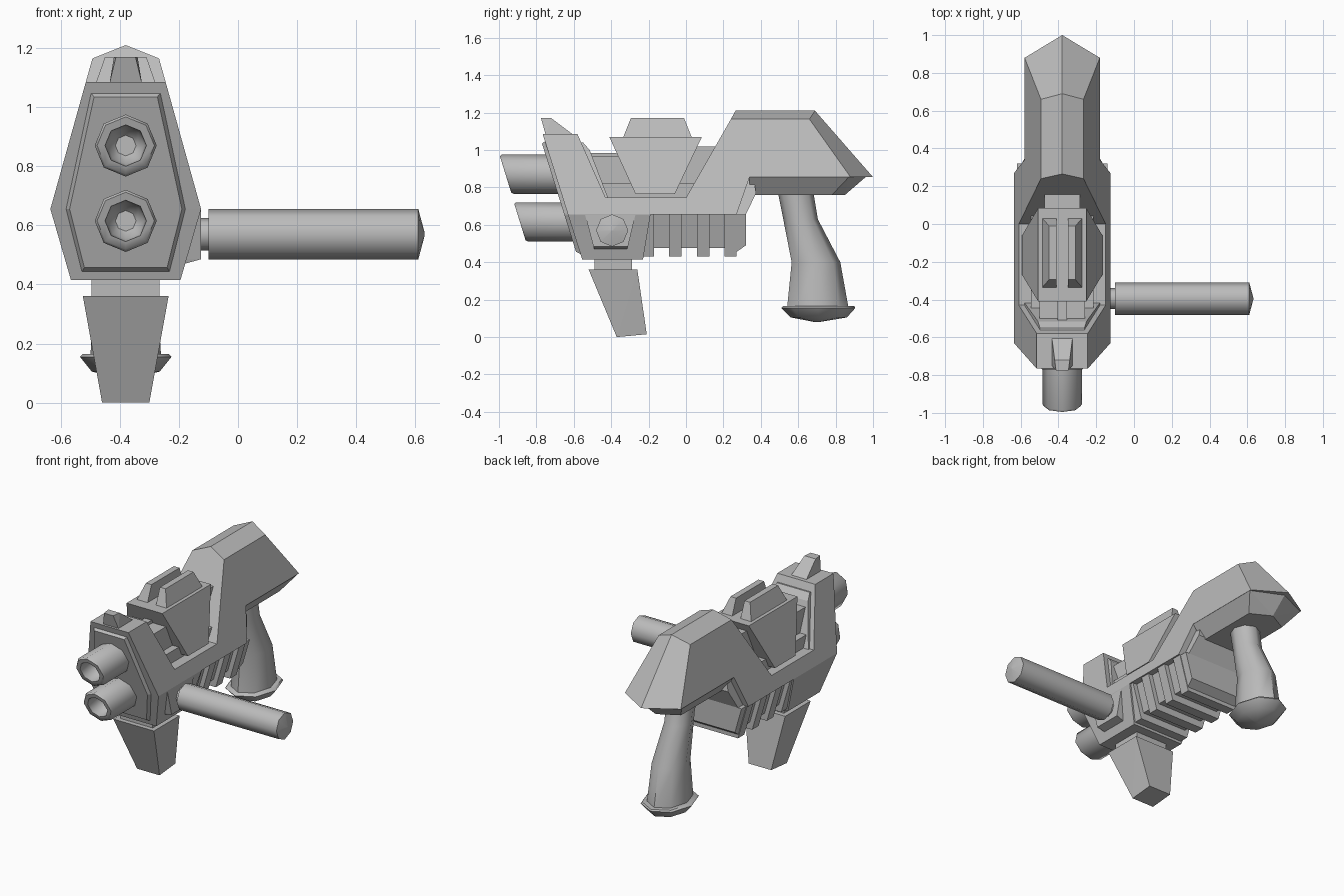
import bpy, bmesh
from math import cos, sin, pi, radians

CX = -0.38  # centre line of the body
cube = bpy.data.objects.get("Cube")
if cube:
    bpy.data.objects.remove(cube, do_unlink=True)

grey = bpy.data.materials.new("plain grey")
grey.use_nodes = True
grey.diffuse_color = (0.5, 0.5, 0.5, 1)
grey.node_tree.nodes["Principled BSDF"].inputs["Base Color"].default_value = (0.5, 0.5, 0.5, 1)


def finish(name, bm, smooth=False):
    bmesh.ops.recalc_face_normals(bm, faces=bm.faces[:])
    mesh = bpy.data.meshes.new(name)
    bm.to_mesh(mesh)
    bm.free()
    mesh.materials.append(grey)
    obj = bpy.data.objects.new(name, mesh)
    bpy.context.collection.objects.link(obj)
    if smooth:
        bpy.ops.object.select_all(action='DESELECT')
        obj.select_set(True)
        bpy.context.view_layer.objects.active = obj
        bpy.ops.object.shade_smooth_by_angle(angle=radians(50))
    return obj


def half_width(z):
    """Half width of the six-sided body section at height z."""
    if z < 0.655:
        return 0.255 - (0.655 - z) * 0.29
    return 0.255 - (z - 0.655) * 0.279


def prism(name, profile, inset=0.0, width=None):
    """Side profile of (y, z) points, spread to both sides of the centre line."""
    bm = bmesh.new()
    sides = []
    for s in (-1, 1):
        sides.append([bm.verts.new((CX + s * (width or half_width(z) - inset), y, z))
                      for y, z in profile])
    a, b = sides
    bm.faces.new(a)
    bm.faces.new(b)
    for i in range(len(a)):
        j = (i + 1) % len(a)
        bm.faces.new((a[i], a[j], b[j], b[i]))
    return finish(name, bm)


def hull(name, points, mirror=True):
    """Convex solid; points are (x from the centre line, y, z)."""
    bm = bmesh.new()
    for x, y, z in points:
        for s in ((1, -1) if mirror and x else (1,)):
            bm.verts.new((CX + s * x, y, z))
    bmesh.ops.convex_hull(bm, input=bm.verts[:])
    bmesh.ops.dissolve_limit(bm, angle_limit=radians(1), verts=bm.verts[:], edges=bm.edges[:])
    return finish(name, bm)


def loft(name, rings, smooth=True):
    bm = bmesh.new()
    loops = [[bm.verts.new(p) for p in ring] for ring in rings]
    for a, b in zip(loops, loops[1:]):
        for i in range(len(a)):
            j = (i + 1) % len(a)
            bm.faces.new((a[i], a[j], b[j], b[i]))
    bm.faces.new(loops[0])
    bm.faces.new(loops[-1])
    return finish(name, bm, smooth)


ANGLES = [i * pi / 4 for i in range(8)]

# Main body: upper shell with the stock, and lower front shell
prism("upper_shell", [(-0.766, 1.085), (-0.58, 1.085), (-0.43, 0.745), (0, 0.745),
                      (0.24, 1.165), (0.66, 1.165), (0.88, 0.855), (0.34, 0.855),
                      (0.27, 0.655), (-0.631, 0.655)])
prism("lower_shell", [(-0.631, 0.655), (-0.19, 0.655), (-0.23, 0.415), (-0.555, 0.415)])
hull("stock_roof", [(half_width(1.165), 0.24, 1.165), (half_width(1.165), 0.66, 1.165),
                    (half_width(0.855), 0.88, 0.855), (0, 0.265, 1.21),
                    (0, 0.69, 1.21), (0, 1.0, 0.855)])
hull("stock_underside", [(0.198, 0.34, 0.855), (0.198, 0.87, 0.855), (0, 0.96, 0.855),
                         (0.13, 0.34, 0.76), (0.13, 0.78, 0.76), (0, 0.85, 0.76)])

# Raised front panel lying on the slanted front face
panel = []
for x, z, d in ((0.12, 1.05, 0), (0.205, 0.655, 0), (0.15, 0.44, 0),
                (0.107, 1.035, 0.025), (0.19, 0.655, 0.025), (0.14, 0.457, 0.025)):
    panel.append((x, -0.42 - 0.314 * z - d, z))
hull("front_panel", panel)

# Barrels with slanted, hollow muzzles
for name, muzzle, height in (("upper_barrel", -0.965, 0.87), ("lower_barrel", -0.888, 0.615)):
    rings = []
    for r, y, shear in ((0.105, -0.55, 0), (0.105, muzzle + 0.012, 0.31), (0.097, muzzle, 0.31),
                        (0.07, muzzle, 0.31), (0.062, muzzle + 0.1, 0), (0.035, muzzle + 0.13, 0)):
        rings.append([(CX + r * sin(a), y - shear * r * cos(a), height + r * cos(a))
                      for a in ANGLES])
    loft(name, rings)

# Front sight
hull("front_sight", [(0.055, -0.75, 1.08), (0.055, -0.6, 1.08), (0.05, -0.62, 1.095),
                     (0.033, -0.775, 1.17), (0.04, -0.72, 1.17)])

# Inner core showing in the saddle
prism("saddle_step", [(-0.62, 1.04), (-0.55, 1.04), (-0.515, 1.0), (-0.415, 0.74),
                      (-0.62, 0.74)], inset=0.03)
prism("core_base", [(-0.5, 0.72), (-0.5, 0.82), (0.12, 0.82), (0.12, 0.72)], width=0.165)
prism("core_front", [(-0.53, 0.8), (-0.53, 0.965), (-0.2, 0.965), (-0.2, 0.8)], width=0.12)
prism("core_strip", [(-0.52, 0.9), (-0.52, 0.985), (-0.2, 0.985), (-0.2, 0.9)], width=0.025)
prism("core_rear", [(-0.2, 0.8), (-0.2, 1.02), (0.19, 1.02), (0.15, 0.8)], width=0.095)

# Pod with two fins on top
prism("top_pod", [(-0.41, 1.07), (0.085, 1.07), (-0.06, 0.765), (-0.27, 0.765)], inset=0.012)
for name, s in (("left_fin", 1), ("right_fin", -1)):
    hull(name, [(s * 0.03, -0.335, 1.07), (s * 0.03, 0.03, 1.07), (s * 0.105, -0.335, 1.07),
                (s * 0.105, 0.03, 1.07), (s * 0.03, -0.295, 1.17), (s * 0.03, -0.01, 1.17),
                (s * 0.07, -0.295, 1.17), (s * 0.07, -0.01, 1.17)], mirror=False)

# Ribbed underside
prism("underside_core", [(-0.25, 0.655), (0.29, 0.655), (0.29, 0.475), (-0.25, 0.475)], inset=0.04)
for i, (y0, y1) in enumerate(((-0.23, -0.17), (-0.09, -0.025), (0.06, 0.125), (0.205, 0.27))):
    prism(f"rib_{i + 1}", [(y0, 0.655), (y1, 0.655), (y1, 0.43), (y0, 0.43)], inset=0.01)
prism("underside_end", [(0.25, 0.655), (0.32, 0.655), (0.32, 0.49), (0.27, 0.455),
                        (0.25, 0.455)], inset=0.015)
prism("underside_bridge", [(0.25, 0.655), (0.32, 0.655), (0.375, 0.77), (0.36, 0.855),
                           (0.3, 0.855)], inset=0.04)

# Front foregrip
prism("foregrip_neck", [(-0.49, 0.43), (-0.29, 0.43), (-0.29, 0.35), (-0.49, 0.35)], width=0.115)
hull("foregrip", [(0.145, -0.52, 0.36), (0.145, -0.26, 0.36),
                  (0.08, -0.37, 0.0), (0.08, -0.21, 0.015)])

# Side handle on its mount
hull("handle_mount", [(x, y, z) for y, z in ((-0.54, 0.655), (-0.27, 0.655),
                                             (-0.495, 0.485), (-0.31, 0.485))
                      for x in (0.15, 0.254)] + [(0.2, -0.49, 0.47), (0.2, -0.315, 0.47)],
     mirror=False)
loft("side_handle", [[(x, -0.395 + r * sin(a), 0.57 + r * cos(a)) for a in ANGLES]
                     for x, r in ((-0.2, 0.055), (-0.1, 0.055), (-0.1, 0.086),
                                  (0.61, 0.086), (0.632, 0.004))])


# Rear grip and its flared foot
def ellipse(y0, y1, half, z):
    return [(CX + half * sin(a), (y0 + y1) / 2 + (y1 - y0) / 2 * cos(a), z) for a in ANGLES]


loft("rear_grip", [ellipse(0.49, 0.68, 0.085, 0.78), ellipse(0.52, 0.705, 0.085, 0.63),
                   ellipse(0.565, 0.825, 0.105, 0.4), ellipse(0.54, 0.87, 0.12, 0.15)])
loft("grip_foot", [ellipse(0.52, 0.9, 0.145, 0.165), ellipse(0.51, 0.905, 0.155, 0.155),
                   ellipse(0.56, 0.86, 0.115, 0.105), ellipse(0.69, 0.71, 0.01, 0.08)])
